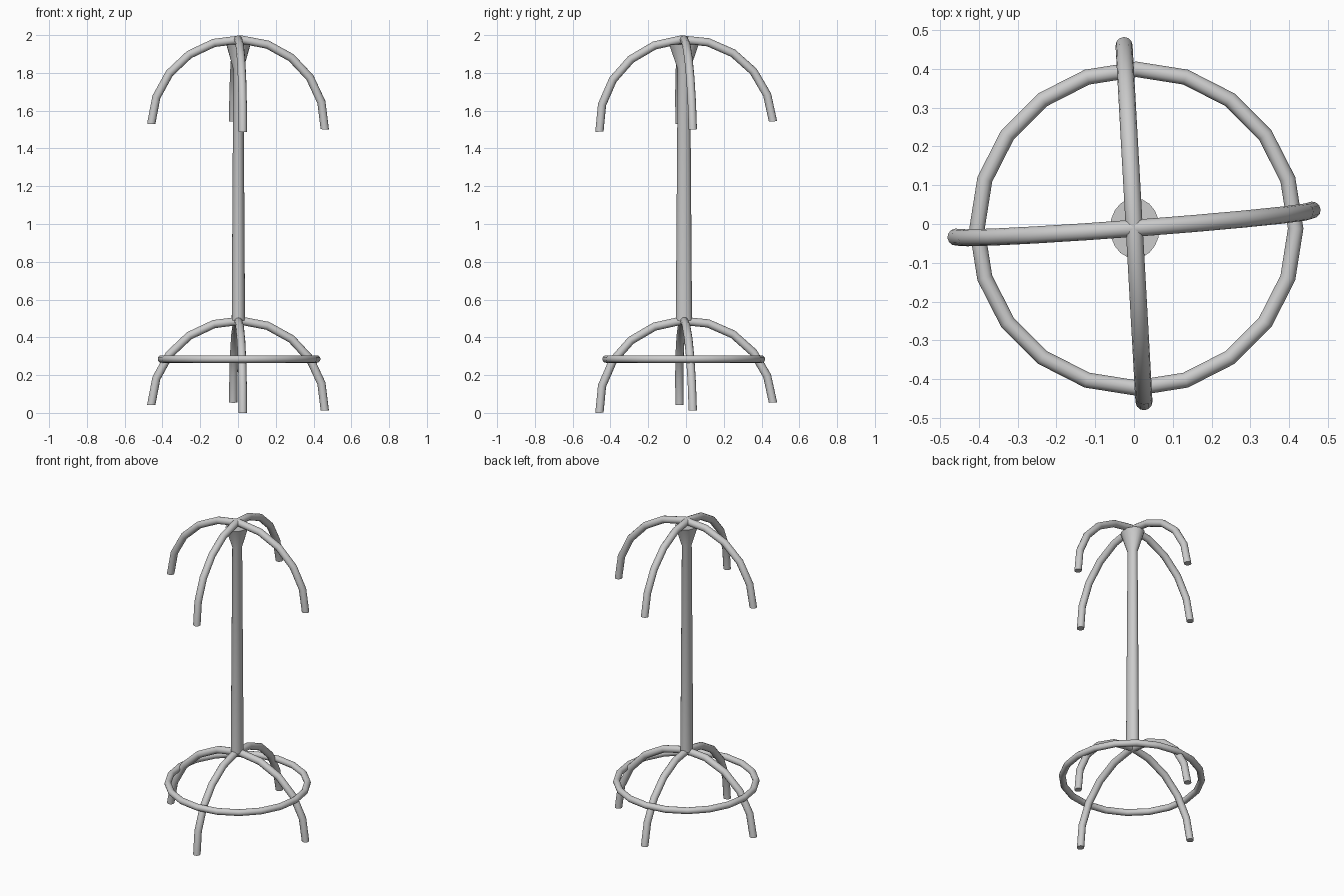
import bpy, bmesh
from math import sin, cos, pi, radians
from mathutils import Matrix, Vector

if "Cube" in bpy.data.objects:
    bpy.data.objects.remove(bpy.data.objects["Cube"])


def loft(name, rings, closed=False):
    """Skin a list of equal-sized point rings; cap the ends when open."""
    bm = bmesh.new()
    vs = [[bm.verts.new(p) for p in ring] for ring in rings]
    n, m = len(vs), len(vs[0])
    for i in range(n if closed else n - 1):
        a, b = vs[i], vs[(i + 1) % n]
        for j in range(m):
            k = (j + 1) % m
            bm.faces.new((a[j], a[k], b[k], b[j]))
    if not closed:
        bm.faces.new(vs[0])
        bm.faces.new(vs[-1])
    bmesh.ops.recalc_face_normals(bm, faces=bm.faces)
    mesh = bpy.data.meshes.new(name)
    bm.to_mesh(mesh)
    bm.free()
    ob = bpy.data.objects.new(name, mesh)
    bpy.context.collection.objects.link(ob)
    bpy.ops.object.select_all(action='DESELECT')
    bpy.context.view_layer.objects.active = ob
    ob.select_set(True)
    bpy.ops.object.shade_smooth_by_angle(angle=radians(35))
    return ob


def tube_rings(major, minor, start, count, sides=12):
    """Cross-sections of a 20-sided torus lying in the local xz plane."""
    rings = []
    for i in range(count):
        a = radians(start + 18 * i)
        out = Vector((cos(a), 0, sin(a)))
        rings.append([out * (major + minor * cos(t)) + Vector((0, minor * sin(t), 0))
                      for t in (2 * pi * j / sides for j in range(sides))])
    return rings


# Crossed half-hoops: coat hooks on top, legs at the bottom
for part, z in (("hook", 1.516), ("leg", 0.0275)):
    for side, start, yaw, roll in (("side", -1.8, 4.3, 1.5), ("front_back", -3.4, -86.8, 0)):
        hoop = loft(f"{side}_{part}_hoop", tube_rings(0.461, 0.022, start, 11))
        hoop.matrix_world = (Matrix.Translation((0, 0.001, z))
                             @ Matrix.Rotation(radians(yaw), 4, 'Z')
                             @ Matrix.Rotation(radians(roll), 4, 'X'))

# Horizontal umbrella ring around the legs
ring = loft("umbrella_ring", tube_rings(0.411, 0.02, 0, 20), closed=True)
ring.matrix_world = (Matrix.Translation((0.006, -0.012, 0.285))
                     @ Matrix.Rotation(pi / 2, 4, 'X'))

# Tapered oval pole with flared head
profile = [(0.49, 0.043), (1.82, 0.033), (1.95, 0.078)]
loft("pole", [[(0.002 + 0.82 * r * cos(t), -0.011 + r * sin(t), z)
               for t in (2 * pi * j / 20 for j in range(20))] for z, r in profile])
